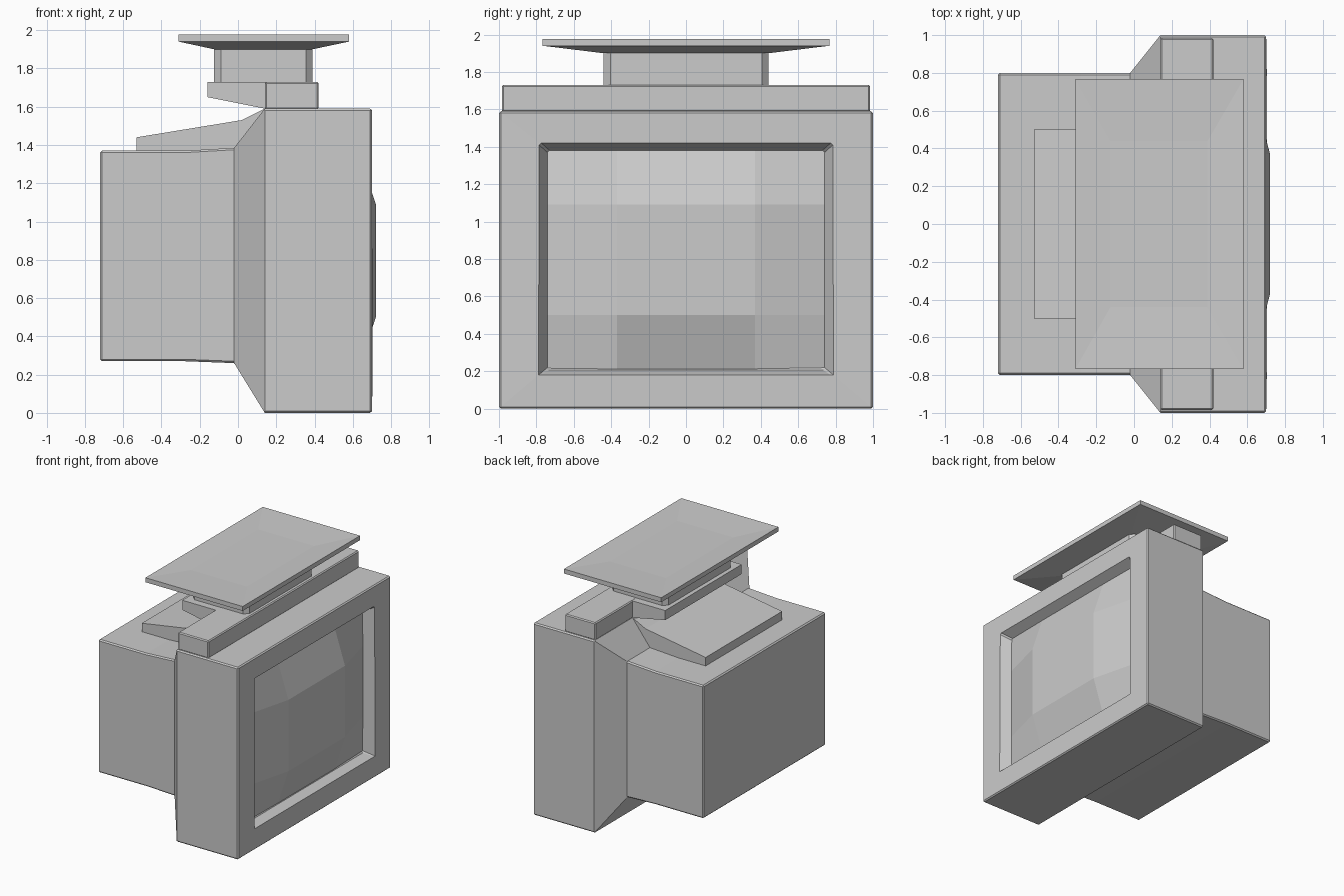
import bpy, bmesh

if "Cube" in bpy.data.objects:
    bpy.data.objects.remove(bpy.data.objects["Cube"])


def finish(name, bm, bevel=0.0):
    bmesh.ops.recalc_face_normals(bm, faces=bm.faces)
    me = bpy.data.meshes.new(name)
    bm.to_mesh(me)
    bm.free()
    ob = bpy.data.objects.new(name, me)
    bpy.context.collection.objects.link(ob)
    if bevel:
        m = ob.modifiers.new("edge_bevel", 'BEVEL')
        m.width, m.segments, m.limit_method = bevel, 1, 'ANGLE'
        m.angle_limit = 1.2
    return ob


def loft(name, rings, bevel=0.0):
    """Join closed rings of points with quads and cap both ends."""
    bm = bmesh.new()
    vs = [[bm.verts.new(p) for p in r] for r in rings]
    n = len(vs[0])
    for a, b in zip(vs, vs[1:]):
        for i in range(n):
            j = (i + 1) % n
            bm.faces.new((a[i], a[j], b[j], b[i]))
    bm.faces.new(vs[0])
    bm.faces.new(vs[-1])
    return finish(name, bm, bevel)


def section(x, hy, z0, z1):
    return [(x, -hy, z0), (x, hy, z0), (x, hy, z1), (x, -hy, z1)]


def plan(z, x0, x1, hy):
    return [(x0, -hy, z), (x1, -hy, z), (x1, hy, z), (x0, hy, z)]


def extrude_y(name, profile, hy, bevel=0.0):
    return loft(name, [[(x, y, z) for x, z in profile] for y in (-hy, hy)], bevel)


# Casing: rear housing, flare, front block and recessed screen frame
loft("casing", [
    section(-0.72, 0.80, 0.27, 1.37),
    section(-0.28, 0.80, 0.27, 1.37),
    section(-0.02, 0.80, 0.26, 1.385),
    section(0.14, 1.00, 0.0, 1.59),
    section(0.70, 1.00, 0.0, 1.59),
    section(0.70, 0.785, 0.18, 1.42),
    section(0.62, 0.74, 0.21, 1.38),
], 0.01)

# Bulging faceted screen
bm = bmesh.new()
ys, zs = (-0.74, -0.37, 0.37, 0.74), (0.21, 0.50, 1.09, 1.38)
grid = [[bm.verts.new((0.72 if i in (1, 2) and j in (1, 2) else
                       0.625 if (i in (1, 2) or j in (1, 2)) else 0.621, y, z))
         for j, z in enumerate(zs)] for i, y in enumerate(ys)]
for i in range(3):
    for j in range(3):
        bm.faces.new((grid[i][j], grid[i + 1][j], grid[i + 1][j + 1], grid[i][j + 1]))
screen = finish("screen", bm)
if screen.data.polygons[4].normal.x < 0:
    screen.data.flip_normals()

# Sloped hump on the rear housing
extrude_y("rear_hump", [(-0.53, 1.36), (-0.53, 1.44), (0.02, 1.53),
                        (0.14, 1.59), (-0.02, 1.36)], 0.5)

# Long rail with a central rear shelf
extrude_y("rail", [(0.14, 1.585), (0.42, 1.585), (0.42, 1.73), (0.14, 1.73)], 0.985, 0.008)
extrude_y("rail_shelf", [(0.15, 1.588), (0.15, 1.729), (-0.16, 1.729), (-0.16, 1.65)], 0.5)

# Neck with chamfered corners
x0, x1, hy, c = -0.125, 0.39, 0.44, 0.035
outline = [(x0 + c, -hy), (x1 - c, -hy), (x1, -hy + c), (x1, hy - c),
           (x1 - c, hy), (x0 + c, hy), (x0, hy - c), (x0, -hy + c)]
loft("neck", [[(x, y, z) for x, y in outline] for z in (1.725, 1.905)])

# Stand plate: tapered underside, thin rim, slightly dished top
loft("stand_plate", [
    plan(1.90, -0.125, 0.39, 0.44),
    plan(1.94, -0.31, 0.58, 0.767),
    plan(1.977, -0.31, 0.58, 0.767),
    plan(1.965, -0.125, 0.39, 0.44),
])
